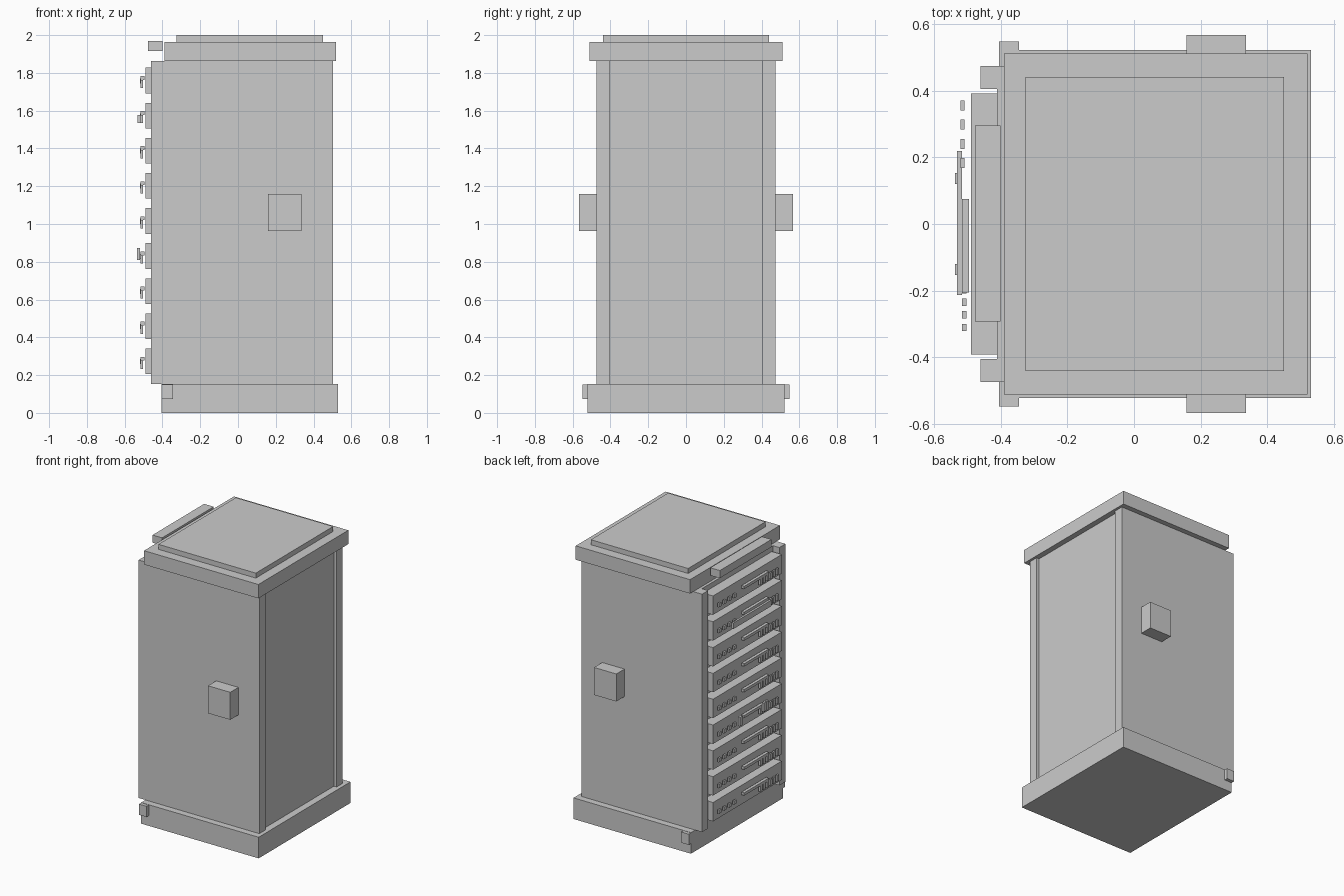
import bpy, bmesh
from mathutils import Matrix, Vector

if "Cube" in bpy.data.objects:
    bpy.data.objects.remove(bpy.data.objects["Cube"])


def boxes(name, specs):
    """One flat-shaded object from a list of (x0, x1, y0, y1, z0, z1) boxes."""
    bm = bmesh.new()
    for x0, x1, y0, y1, z0, z1 in specs:
        centre = Vector(((x0 + x1) / 2, (y0 + y1) / 2, (z0 + z1) / 2))
        size = Matrix.Diagonal((x1 - x0, y1 - y0, z1 - z0, 1))
        bmesh.ops.create_cube(bm, size=1, matrix=Matrix.Translation(centre) @ size)
    mesh = bpy.data.meshes.new(name)
    bm.to_mesh(mesh)
    bm.free()
    ob = bpy.data.objects.new(name, mesh)
    bpy.context.collection.objects.link(ob)
    return ob


def both_sides(name, x0, x1, y0, y1, z0, z1):
    """A box on +y and its mirror on -y."""
    return boxes(name, [(x0, x1, y0, y1, z0, z1), (x0, x1, -y1, -y0, z0, z1)])


# Cabinet shell
boxes("base", [(-0.405, 0.53, -0.522, 0.522, 0, 0.152)])
boxes("inner_body", [(-0.41, 0.48, -0.405, 0.405, 0.152, 1.864)])
both_sides("side_panels", -0.46, 0.502, 0.405, 0.474, 0.152, 1.864)
boxes("top_cap", [(-0.39, 0.52, -0.511, 0.511, 1.864, 1.964)])
boxes("top_plate", [(-0.325, 0.45, -0.44, 0.44, 1.964, 2.0)])
boxes("cable_tray", [(-0.476, -0.40, -0.292, 0.295, 1.915, 1.97)])

# Attachments on the sides
both_sides("side_boxes", 0.158, 0.335, 0.474, 0.567, 0.962, 1.16)
both_sides("base_latches", -0.405, -0.345, 0.522, 0.547, 0.073, 0.15)

# Rack units with handle, indicator lights and vent slats
for i in range(9):
    z = 0.273 + i * 0.1858
    boxes(f"rack_unit_{i+1}", [(-0.489, -0.41, -0.391, 0.391, z - 0.068, z + 0.068)])
    boxes(f"unit_handle_{i+1}", [(-0.516, -0.495, -0.205, 0.075, z + 0.004, z + 0.024)])
    boxes(f"indicator_lights_{i+1}",
          [(-0.52, -0.508, y - 0.015, y + 0.015, z - 0.015, z + 0.012)
           for y in (0.355 - 0.0575 * k for k in range(4))])
    boxes(f"vent_slats_{i+1}",
          [(-0.515, -0.502, y - 0.011, y + 0.011, z - 0.04, z + 0.004)
           for y in (-0.31 + 0.0378 * k for k in range(6))])

# Extra pulls on two of the units
boxes("pull_bar", [(-0.531, -0.516, -0.213, 0.219, 1.535, 1.578)])
both_sides("pull_posts", -0.536, -0.52, 0.12, 0.153, 0.81, 0.874)
